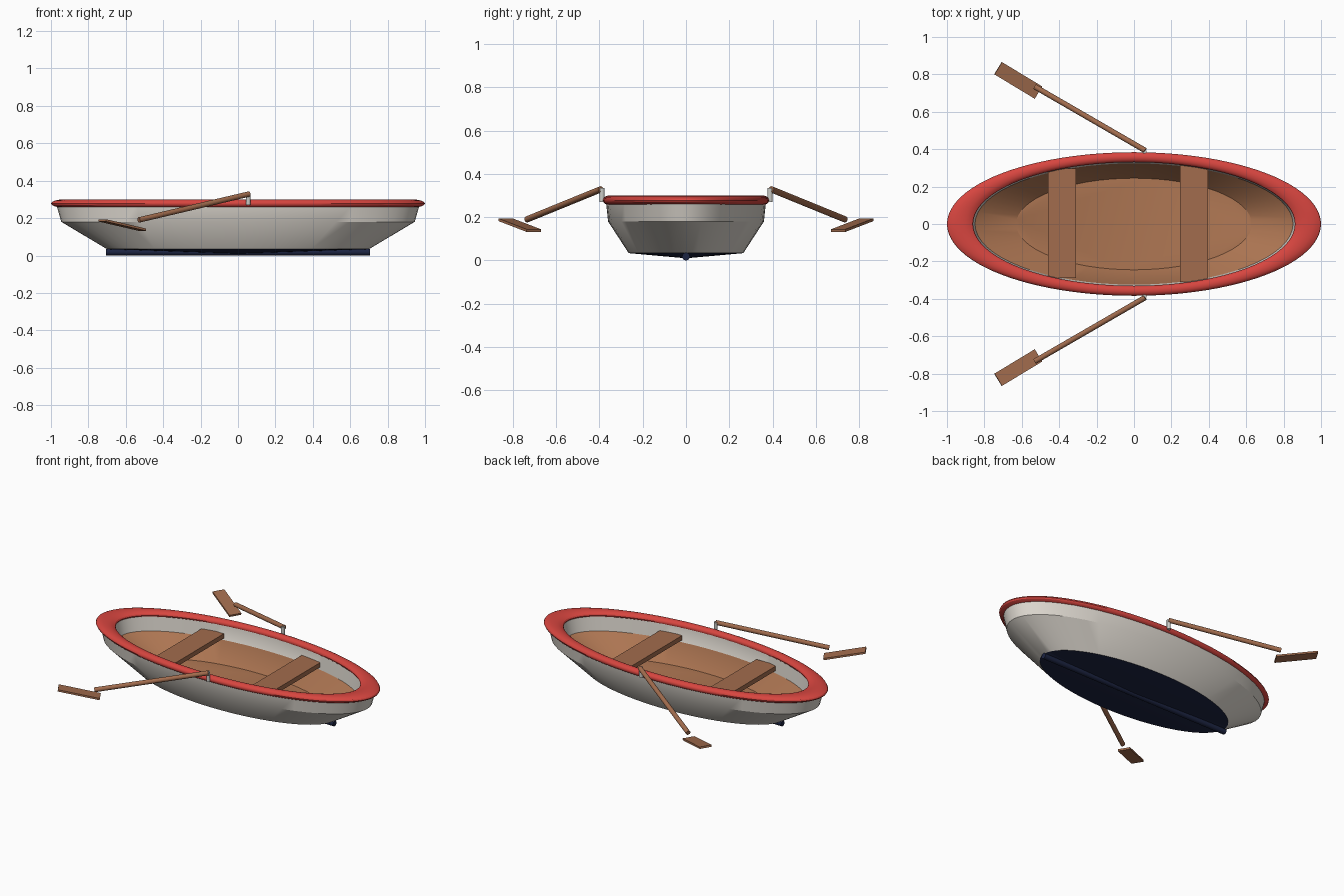
import bpy, bmesh, math
from mathutils import Vector, Matrix

if "Cube" in bpy.data.objects:
    bpy.data.objects.remove(bpy.data.objects["Cube"])


def mat(name, rgb):
    m = bpy.data.materials.new(name)
    m.diffuse_color = (*rgb, 1)
    m.use_nodes = True
    m.node_tree.nodes["Principled BSDF"].inputs["Base Color"].default_value = m.diffuse_color
    return m


RED = mat("rim red", (0.68, 0.06, 0.05))
CREAM = mat("hull off white", (0.72, 0.68, 0.62))
FLOOR = mat("floor wood", (0.42, 0.18, 0.085))
WOOD = mat("seat and oar wood", (0.36, 0.15, 0.075))
NAVY = mat("bottom navy", (0.012, 0.018, 0.055))
GREY = mat("oarlock grey", (0.6, 0.6, 0.57))


def finish(ob, name, *mats):
    ob.name = name
    for m in mats:
        ob.data.materials.append(m)
    return ob


def smooth(ob):
    bpy.ops.object.select_all(action='DESELECT')
    ob.select_set(True)
    bpy.context.view_layer.objects.active = ob
    bpy.ops.object.shade_smooth_by_angle(angle=math.radians(30))


def box(name, center, size, m, rot=None):
    bpy.ops.mesh.primitive_cube_add(size=1)
    ob = finish(bpy.context.object, name, m)
    r = rot.to_4x4() if rot else Matrix.Identity(4)
    ob.data.transform(Matrix.Translation(center) @ r @ Matrix.Diagonal((*size, 1)))
    return ob


def rod(name, a, b, radius, m, sides=16):
    a, b = Vector(a), Vector(b)
    bpy.ops.mesh.primitive_cylinder_add(vertices=sides, radius=radius, depth=(b - a).length)
    ob = finish(bpy.context.object, name, m)
    q = (b - a).to_track_quat('Z', 'Y').to_matrix().to_4x4()
    ob.data.transform(Matrix.Translation((a + b) / 2) @ q)
    smooth(ob)
    return ob


# Hull: elliptical rings lofted from keel point, up the outside, down the inside
N = 64
# (half length, half width, z, material of the band leading to this ring)
rings = [(0.70, 0.265, 0.034, 2), (0.945, 0.36, 0.18, 0), (0.972, 0.37, 0.275, 0),
         (0.87, 0.333, 0.28, 0), (0.85, 0.324, 0.18, 0), (0.63, 0.245, 0.06, 1)]
bm = bmesh.new()
prev = None
for a, b, z, mi in rings:
    ring = [bm.verts.new((a * math.cos(t), b * math.sin(t), z))
            for t in (2 * math.pi * i / N for i in range(N))]
    if prev is None:
        tip = bm.verts.new((0, 0, 0.01))
    for i in range(N):
        j = (i + 1) % N
        if prev is None:
            f = bm.faces.new((tip, ring[j], ring[i]))
        else:
            f = bm.faces.new((prev[i], prev[j], ring[j], ring[i]))
        f.material_index = mi
    prev = ring
bm.faces.new(prev).material_index = 1
bmesh.ops.recalc_face_normals(bm, faces=bm.faces)
me = bpy.data.meshes.new("hull")
bm.to_mesh(me)
bm.free()
hull = bpy.data.objects.new("hull", me)
bpy.context.collection.objects.link(hull)
finish(hull, "hull", CREAM, FLOOR, NAVY)
smooth(hull)

# Keel
rod("keel", (-0.705, 0, 0.018), (0.705, 0, 0.018), 0.018, NAVY)

# Rim
bpy.ops.mesh.primitive_torus_add(major_radius=1, minor_radius=0.075,
                                 major_segments=96, minor_segments=16)
rim = finish(bpy.context.object, "rim", RED)
rim.data.transform(Matrix.Translation((0, 0, 0.278)) @ Matrix.Diagonal((0.93, 0.357, 0.29, 1)))
smooth(rim)

# Seats
box("rear_seat", Vector((-0.385, 0.003, 0.21)), (0.15, 0.585, 0.03), WOOD)
box("front_seat", Vector((0.32, 0.003, 0.21)), (0.15, 0.625, 0.03), WOOD)

# Oars and oarlocks on both sides
for s, side in ((1, "left"), (-1, "right")):
    rod(side + "_oarlock", (0.055, s * 0.388, 0.27), (0.055, s * 0.388, 0.335), 0.012, GREY)
    rod(side + "_oar_shaft", (0.06, s * 0.393, 0.329), (-0.53, s * 0.734, 0.19), 0.0145, WOOD)
    along = Vector((-0.215, s * 0.13, 0.05)).normalized()
    across = Vector((0, 0, 1)).cross(along).normalized()
    rot = Matrix((along, across, along.cross(across))).transposed()
    box(side + "_oar_blade", Vector((-0.619, s * 0.768, 0.163)), (0.256, 0.077, 0.012), WOOD, rot)
